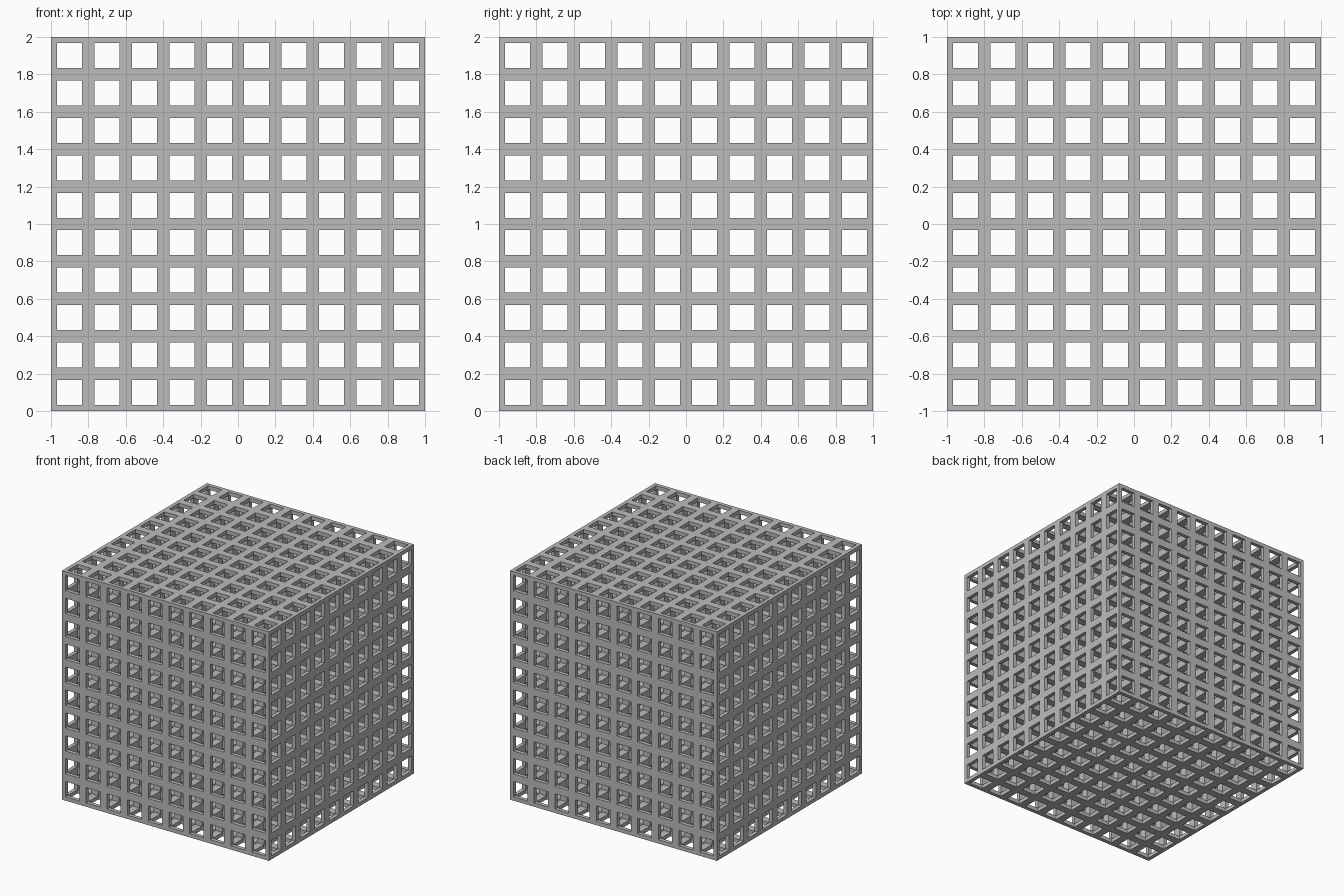
import bpy
import bmesh
from mathutils import Matrix, Vector

if "Cube" in bpy.data.objects:
    bpy.data.objects.remove(bpy.data.objects["Cube"])

COUNT = 10            # cells along each side
CELL = 2 / COUNT      # size of one cell
HALF = CELL / 2
HOLE = CELL / 3       # half width of a square opening
FIRST = HALF - 1      # centre of the first cell
CENTRE = Vector((0, 0, 1))

grey = bpy.data.materials.new("plain grey")
grey.use_nodes = True
grey.diffuse_color = (0.5, 0.5, 0.5, 1)
grey.node_tree.nodes["Principled BSDF"].inputs["Base Color"].default_value = (0.5, 0.5, 0.5, 1)

# Rotations that carry the +z side onto each of the six sides
SIDES = [Vector((0, 0, 1)).rotation_difference(Vector(d)).to_matrix().to_4x4()
         for d in ((0, 0, 1), (1, 0, 0), (-1, 0, 0), (0, 1, 0), (0, -1, 0))]
SIDES.append(Matrix.Rotation(3.14159265, 4, "X"))


def ring(bm, matrix, inner, outer):
    """Add four quads joining two squares given as (half width, height)."""
    corners = ((-1, -1), (1, -1), (1, 1), (-1, 1))
    low, high = ([bm.verts.new(matrix @ Vector((x * w, y * w, z))) for x, y in corners]
                 for w, z in (inner, outer))
    for i in range(4):
        j = (i + 1) % 4
        bm.faces.new((low[j], low[i], high[i], high[j]))


def make_object(name, bm, axes):
    """Turn one cell into an object repeated along the given axes."""
    bmesh.ops.remove_doubles(bm, verts=bm.verts, dist=0.0001)
    mesh = bpy.data.meshes.new(name)
    bm.to_mesh(mesh)
    bm.free()
    mesh.materials.append(grey)
    obj = bpy.data.objects.new(name, mesh)
    bpy.context.collection.objects.link(obj)
    for axis in axes:
        array = obj.modifiers.new("repeat_" + "xyz"[axis], "ARRAY")
        array.count = COUNT
        array.use_relative_offset = False
        array.use_constant_offset = True
        offset = [0, 0, 0]
        offset[axis] = CELL
        array.constant_offset_displace = offset
        array.use_merge_vertices = True
        array.merge_threshold = 0.0005
    return obj


# Inner bars: the walls of six short square tunnels meeting in each cell
cell = bmesh.new()
for side in SIDES:
    ring(cell, side, (HOLE, HOLE), (HOLE, HALF))
lattice = make_object("inner_lattice", cell, (0, 1, 2))
lattice.location = CENTRE + Vector((FIRST, FIRST, FIRST))

# Outer skin: a flat square grid on each side of the block
names = ("top", "left", "right", "back", "front", "bottom")
for name, side in zip(names, SIDES):
    panel = bmesh.new()
    ring(panel, Matrix.Identity(4), (HALF, 0), (HOLE, 0))
    bmesh.ops.reverse_faces(panel, faces=[f for f in panel.faces if f.normal.z < 0])
    panel.normal_update()
    for face in panel.faces:
        if face.normal.z < 0:
            face.normal_flip()
    grid = make_object(name + "_grid", panel, (0, 1))
    grid.matrix_world = (Matrix.Translation(CENTRE) @ side
                         @ Matrix.Translation((FIRST, FIRST, 1)))
